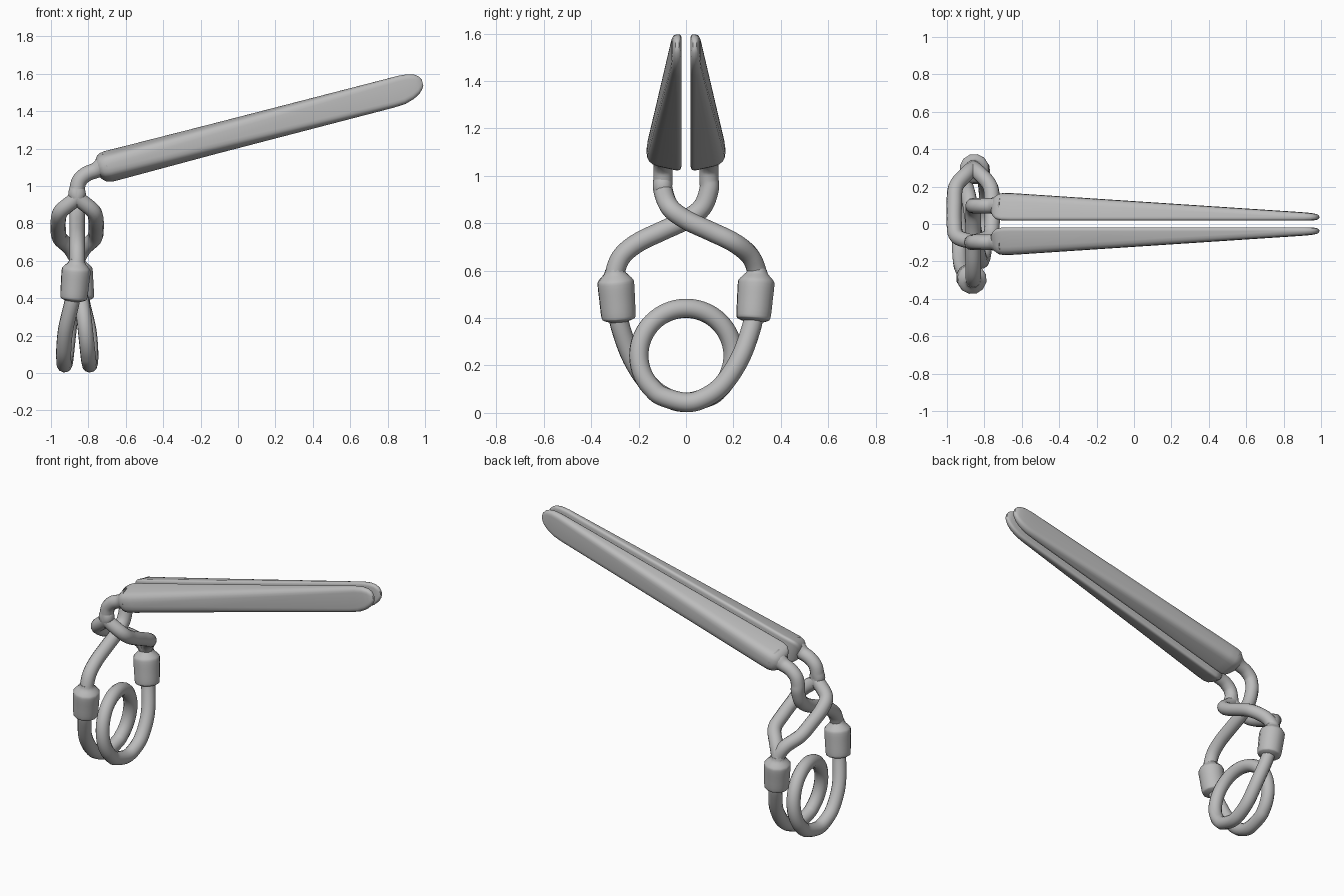
import bpy, bmesh, math
from mathutils import Vector

cube = bpy.data.objects.get("Cube")
if cube:
    bpy.data.objects.remove(cube, do_unlink=True)

grey = bpy.data.materials.new("plain_grey")
grey.use_nodes = True
COLOUR = (0.5, 0.5, 0.5, 1)
grey.diffuse_color = COLOUR
for node in grey.node_tree.nodes:
    if node.type == 'BSDF_PRINCIPLED':
        node.inputs["Base Color"].default_value = COLOUR

CX = -0.86      # line through the wires and spring
WIRE = 0.041    # wire radius


def finish(obj):
    obj.data.materials.clear()
    obj.data.materials.append(grey)
    bpy.ops.object.select_all(action='DESELECT')
    obj.select_set(True)
    bpy.context.view_layer.objects.active = obj
    bpy.ops.object.shade_smooth_by_angle(angle=math.radians(40))


def smooth_path(points, steps=6):
    """Catmull-Rom curve through points that may carry a radius."""
    pts = [Vector(p) for p in points]
    pts = [2 * pts[0] - pts[1]] + pts + [2 * pts[-1] - pts[-2]]
    out = []
    for a, b, c, d in zip(pts, pts[1:], pts[2:], pts[3:]):
        for i in range(steps):
            t = i / steps
            out.append((2 * b + (c - a) * t + (2 * a - 5 * b + 4 * c - d) * t * t
                        + (3 * b - a - 3 * c + d) * t ** 3) / 2)
    return out + [pts[-2]]


def tube(name, points, steps=6):
    """Round tube through (x, y, z, radius) points."""
    path = smooth_path(points, steps)
    curve = bpy.data.curves.new(name, 'CURVE')
    curve.dimensions = '3D'
    curve.bevel_depth = 1
    curve.bevel_resolution = 4
    curve.use_fill_caps = True
    spline = curve.splines.new('POLY')
    spline.points.add(len(path) - 1)
    for sp, p in zip(spline.points, path):
        sp.co = (p[0], p[1], p[2], 1)
        sp.radius = p[3]
    temp = bpy.data.objects.new(name, curve)
    bpy.context.collection.objects.link(temp)
    mesh = bpy.data.meshes.new_from_object(temp.evaluated_get(bpy.context.evaluated_depsgraph_get()))
    bpy.data.objects.remove(temp, do_unlink=True)
    obj = bpy.data.objects.new(name, mesh)
    bpy.context.collection.objects.link(obj)
    finish(obj)


def rounded(corners, radii, steps=5):
    """Polygon with each corner replaced by a small curve."""
    out = []
    for i, c in enumerate(corners):
        p, n = corners[i - 1], corners[(i + 1) % len(corners)]
        a = c + (p - c).normalized() * min(radii[i], (p - c).length * 0.48)
        b = c + (n - c).normalized() * min(radii[i], (n - c).length * 0.48)
        for k in range(steps):
            t = k / (steps - 1)
            out.append(a * (1 - t) ** 2 + c * 2 * t * (1 - t) + b * t * t)
    return out


# Handle grips: distance along, lower and upper half height, thickness scale
STATIONS = [(-0.025, 0.045, 0.045, 0.5), (-0.01, 0.065, 0.07, 0.72), (0.01, 0.083, 0.083, 0.9),
            (0.04, 0.09, 0.087, 0.98), (0.09, 0.09, 0.086, 1), (0.6, 0.085, 0.084, 1),
            (1.6, 0.083, 0.083, 1), (1.66, 0.079, 0.083, 1), (1.71, 0.064, 0.078, 0.98),
            (1.745, 0.044, 0.066, 0.9), (1.765, 0.024, 0.05, 0.75), (1.776, 0.006, 0.03, 0.4)]
TILT = math.radians(14.5)
ALONG = Vector((math.cos(TILT), 0, math.sin(TILT)))
ACROSS = Vector((-math.sin(TILT), 0, math.cos(TILT)))
START = Vector((-0.73, 0, 1.097))


def grip(name, side):
    bm = bmesh.new()
    rings = []
    for s, low, up, fat in STATIONS:
        f = max(0, s) / 1.75
        full = 0.152 - 0.112 * f
        mid = full / 2
        inner, outer = mid - mid * fat, mid + mid * fat
        slim = 0.62 + 0.3 * f       # outer face narrower than inner face
        corners = [Vector((inner, -low)), Vector((outer, -low * slim)),
                   Vector((outer, up * slim)), Vector((inner, up))]
        small, big = 0.022, 0.045 - 0.02 * f
        ring = []
        for p in rounded(corners, [small, big, big, small]):
            co = START + ALONG * s + ACROSS * p.y
            ring.append(bm.verts.new((co.x, side * (0.018 + p.x), co.z)))
        rings.append(ring)
    for a, b in zip(rings, rings[1:]):
        for i in range(len(a)):
            j = (i + 1) % len(a)
            bm.faces.new((a[i], a[j], b[j], b[i]))
    bm.faces.new(rings[0])
    bm.faces.new(rings[-1])
    bmesh.ops.recalc_face_normals(bm, faces=bm.faces)
    mesh = bpy.data.meshes.new(name)
    bm.to_mesh(mesh)
    bm.free()
    obj = bpy.data.objects.new(name, mesh)
    bpy.context.collection.objects.link(obj)
    finish(obj)


# Arm wire from grip to collar, as seen from the side (y, z)
NECK = [(-0.70, 1.108, 0.07), (-0.735, 1.096, 0.052), (-0.765, 1.082, 0.042),
        (-0.81, 1.064, WIRE), (-0.847, 1.03, WIRE), (CX, 0.985, WIRE)]
CROSS = [(0.097, 0.94), (0.068, 0.867), (0, 0.815), (-0.1, 0.768), (-0.2, 0.72),
         (-0.268, 0.665), (-0.298, 0.6), (-0.302, 0.54)]
# Sideways spread of the fork along the crossing
SPREAD = [0, 0.085, 0.101, 0.101, 0.092, 0.035, 0, 0]

for label, side in (("left", 1), ("right", -1)):
    grip(label + "_grip", side)
    neck = [(x, side * 0.097, z, r) for x, z, r in NECK]
    # The right arm forks and the left arm passes through the opening
    for fork in ((0,) if side > 0 else (-1, 1)):
        arm = [(CX + fork * w, side * y, z, WIRE) for (y, z), w in zip(CROSS, SPREAD)]
        tube(label + "_arm_wire", neck + arm)

# Collars joining the arms to the spring
COLLAR = [(0, 0.04), (0.02, 0.048), (0.045, 0.072), (0.065, 0.079), (0.13, 0.077),
          (0.2, 0.074), (0.215, 0.066), (0.225, 0.04)]
for label, side in (("back", 1), ("front", -1)):
    top = Vector((CX, side * 0.301, 0.608))
    down = Vector((side * 0.09, -side * 0.08, -1)).normalized()
    tube(label + "_collar", [(*(top + down * d), r) for d, r in COLLAR], 3)

# Spring: half of the coil, then the same half turned about the vertical
RADIUS, MID = 0.199, 0.242
half = [(-0.018, -0.288, 0.43), (-0.032, -0.276, 0.36), (-0.062, -0.228, 0.23),
        (-0.072, -0.153, 0.117)]
for deg in range(-60, 91, 15):
    a = math.radians(deg)
    turn = (deg + 90) / 180
    half.append((-0.066 * (1 - turn ** 1.5), RADIUS * math.cos(a) if deg > -90 else 0,
                 MID + RADIUS * math.sin(a)))
# Bottom of the coil on the way in
half[4:4] = [(-0.071, -0.075, 0.062), (-0.067, 0, 0.044)]
other = [(-x, -y, z) for x, y, z in reversed(half[:-1])]
tube("coil_spring", [(CX + x, y, z, WIRE) for x, y, z in half + other], 5)
